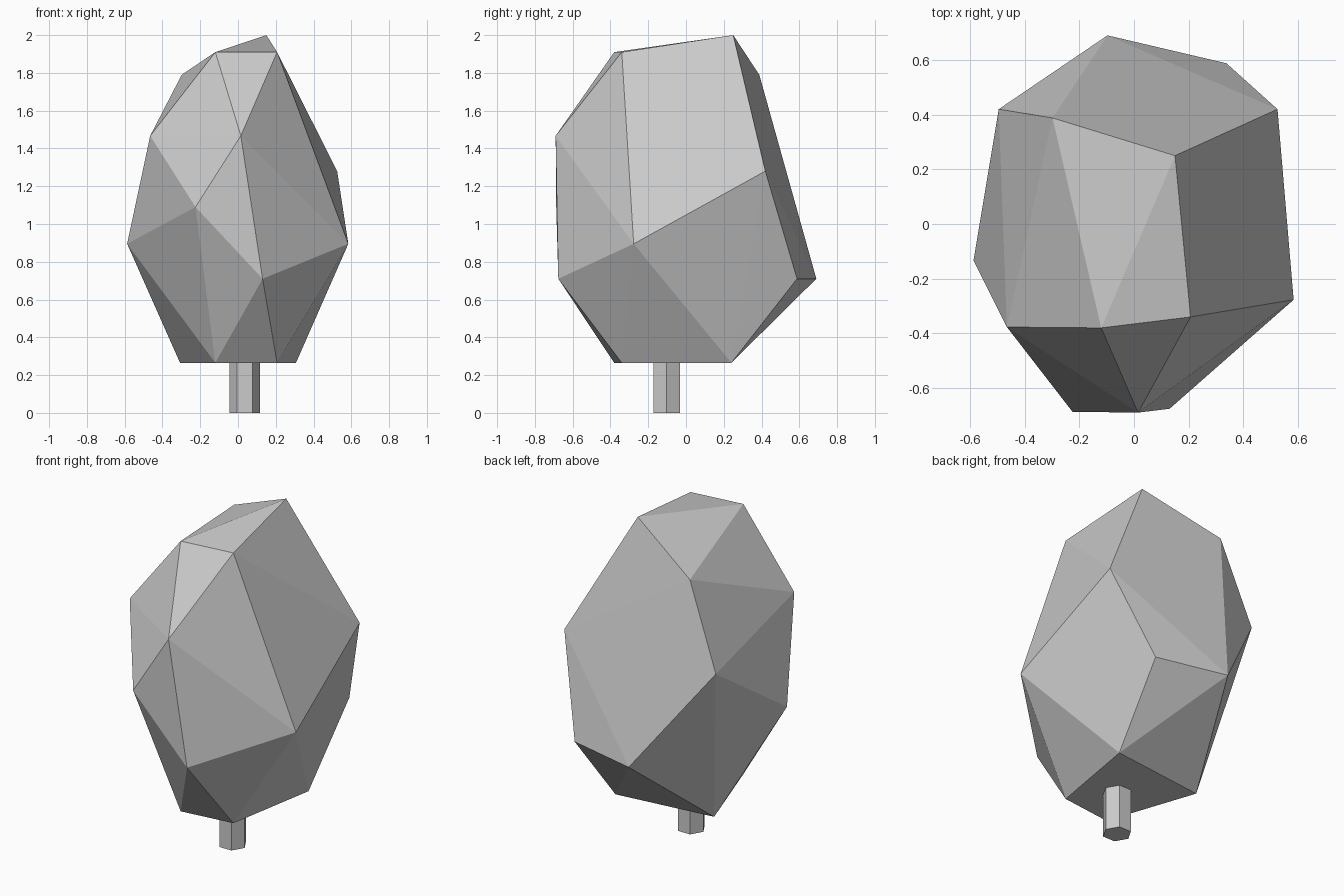
import bpy, bmesh, math

# Crown: faceted convex blob spanned by its corner points
corners = [
    # top
    (0.15, 0.25, 2.0), (-0.12, -0.38, 1.91), (0.207, -0.34, 1.91), (-0.298, 0.388, 1.79),
    # upper middle
    (0.015, -0.69, 1.467), (-0.465, -0.377, 1.467), (0.525, 0.42, 1.28), (-0.495, 0.42, 1.28),
    # lower middle
    (-0.225, -0.687, 1.09), (0.584, -0.277, 0.895), (-0.587, -0.133, 0.895),
    (0.13, -0.676, 0.71), (-0.097, 0.69, 0.71), (0.338, 0.588, 0.71),
    # flat underside
    (-0.12, -0.38, 0.265), (0.207, -0.34, 0.265), (0.307, 0.24, 0.265), (-0.307, 0.168, 0.265),
]
bm = bmesh.new()
for c in corners:
    bm.verts.new(c)
bmesh.ops.convex_hull(bm, input=bm.verts[:])
bmesh.ops.recalc_face_normals(bm, faces=bm.faces[:])
mesh = bpy.data.meshes.new("crown")
bm.to_mesh(mesh)
bm.free()
bpy.context.collection.objects.link(bpy.data.objects.new("crown", mesh))

# Trunk: six-sided post, corners pointing along x
height = 0.28
bpy.ops.mesh.primitive_cylinder_add(vertices=6, radius=0.081, depth=height,
                                    location=(0.036, -0.103, height / 2),
                                    rotation=(0, 0, math.radians(30)))
bpy.context.object.name = "trunk"
